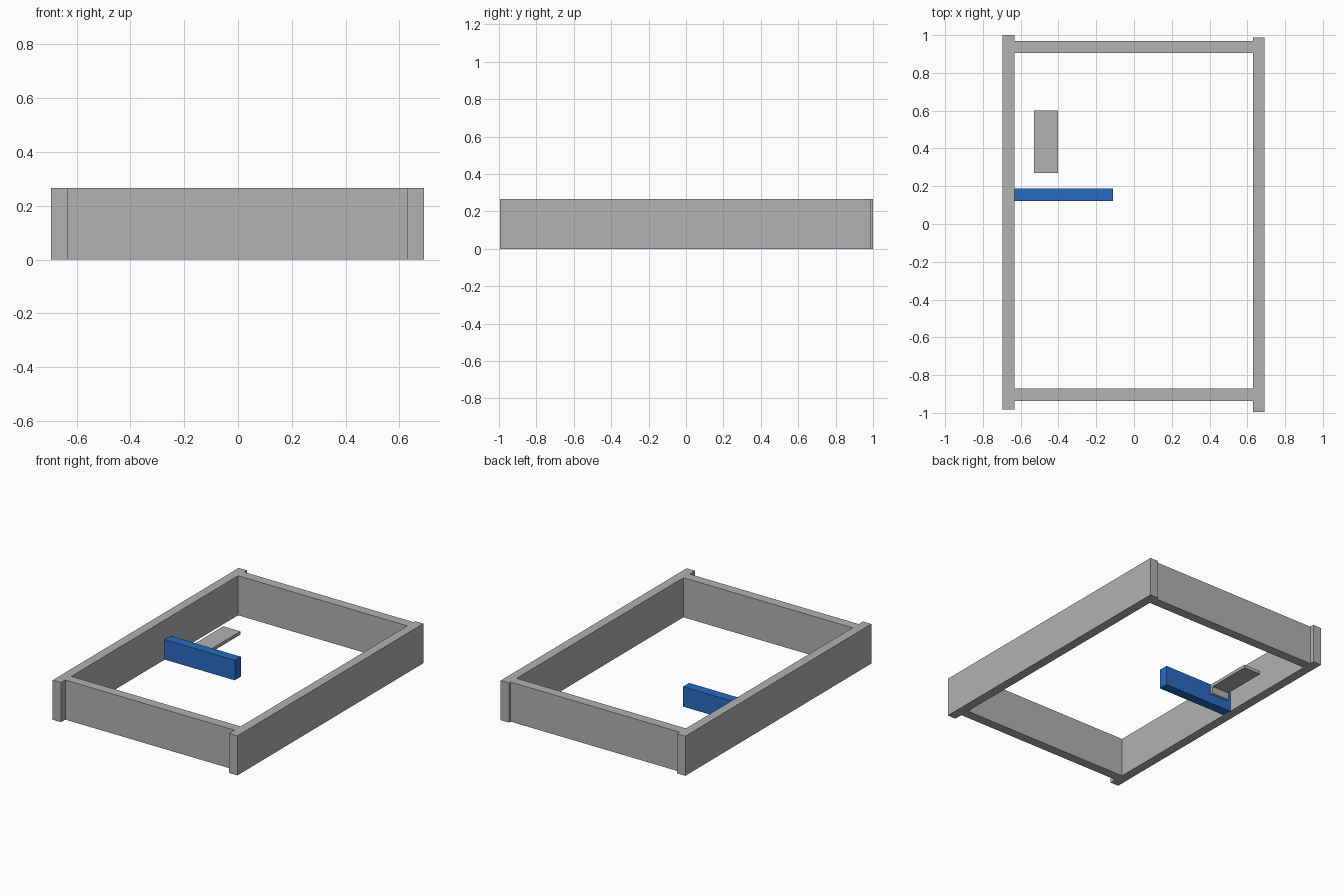
import bpy
import bmesh

old = bpy.data.objects.get("Cube")
if old:
    bpy.data.objects.remove(old, do_unlink=True)


def make_material(name, rgb):
    mat = bpy.data.materials.new(name)
    mat.use_nodes = True
    color = (*rgb, 1.0)
    mat.diffuse_color = color
    mat.node_tree.nodes["Principled BSDF"].inputs["Base Color"].default_value = color
    return mat


def add_object(name, bm, mat):
    bmesh.ops.recalc_face_normals(bm, faces=bm.faces[:])
    mesh = bpy.data.meshes.new(name)
    bm.to_mesh(mesh)
    bm.free()
    mesh.materials.append(mat)
    obj = bpy.data.objects.new(name, mesh)
    bpy.context.collection.objects.link(obj)
    return obj


def box(name, xs, ys, zs, mat):
    """Box spanning the given ranges on each axis."""
    bm = bmesh.new()
    bmesh.ops.create_cube(bm, size=1.0)
    for v in bm.verts:
        v.co = [lo + (c + 0.5) * (hi - lo) for c, (lo, hi) in zip(v.co, (xs, ys, zs))]
    return add_object(name, bm, mat)


def extrude_x(name, profile, xs, mat):
    """Solid made from a (y, z) outline swept along x."""
    bm = bmesh.new()
    face = bm.faces.new([bm.verts.new((xs[0], y, z)) for y, z in profile])
    swept = bmesh.ops.extrude_face_region(bm, geom=[face])["geom"]
    for v in swept:
        if isinstance(v, bmesh.types.BMVert):
            v.co.x = xs[1]
    return add_object(name, bm, mat)


grey = make_material("light grey", (0.445, 0.445, 0.445))
blue = make_material("blue", (0.022, 0.147, 0.527))

HEIGHT = (0.0, 0.267)
INNER_X = (-0.633, 0.63)

# Frame: two long side boards, slightly staggered, and two cross boards
box("side_board_right", (-0.695, INNER_X[0]), (-0.983, 1.0), HEIGHT, grey)
box("side_board_left", (INNER_X[1], 0.692), (-0.995, 0.987), HEIGHT, grey)
box("cross_board_back", INNER_X, (0.905, 0.97), HEIGHT, grey)
box("cross_board_front", INNER_X, (-0.937, -0.872), HEIGHT, grey)

# Blue divider standing out from the side board
box("divider_bar", (INNER_X[0], -0.11), (0.123, 0.187), (0.0, 0.135), blue)

# Small shelf with a lip folded down at its front end
shelf_outline = [(0.27, 0.0), (0.29, 0.0), (0.29, 0.048), (0.60, 0.048),
                 (0.60, 0.07), (0.27, 0.07)]
extrude_x("folded_shelf", shelf_outline, (-0.53, -0.402), grey)
